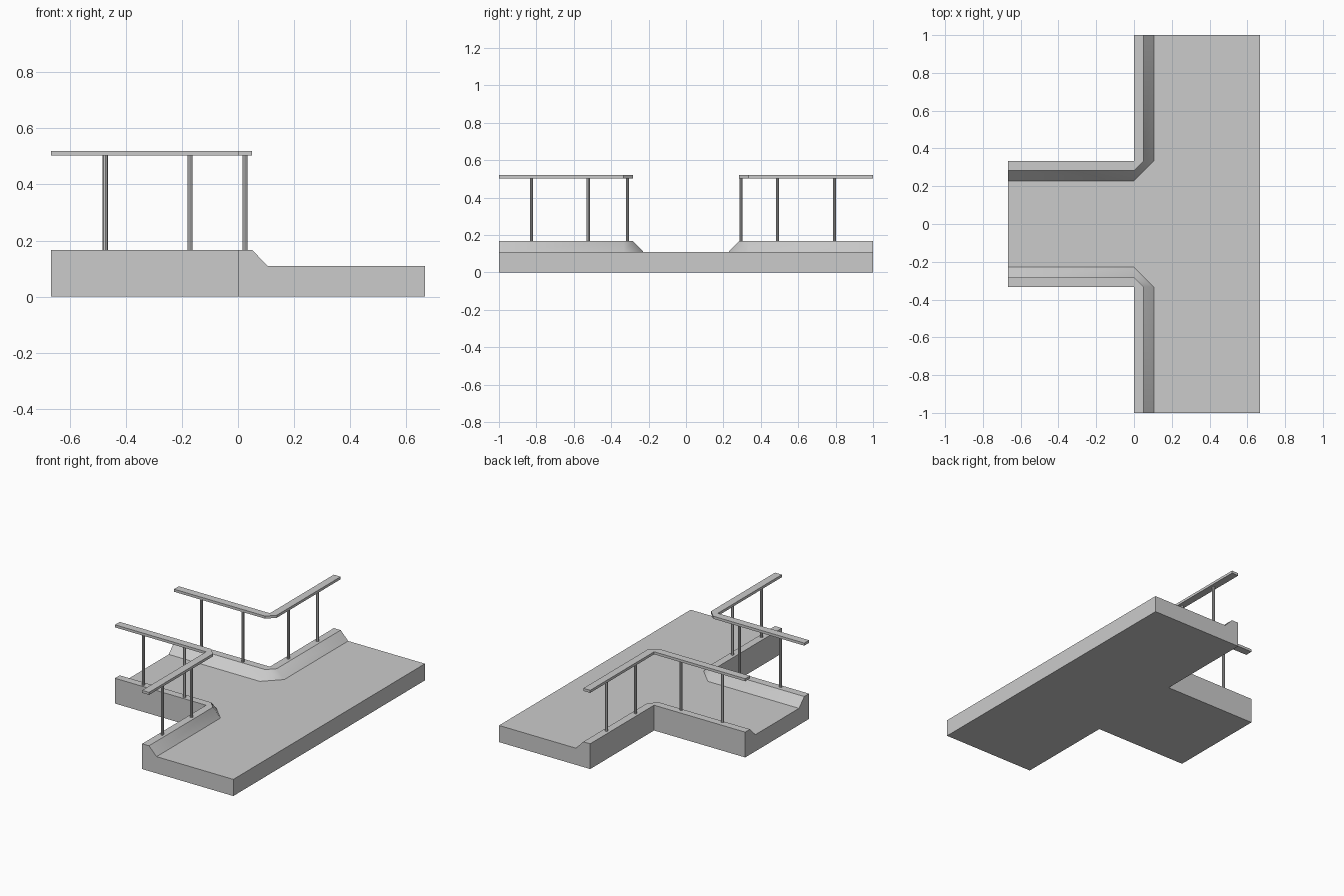
import bpy, bmesh
from math import radians

if "Cube" in bpy.data.objects:
    bpy.data.objects.remove(bpy.data.objects["Cube"])

X, Y, W = 0.666, 1.0, 0.333        # half length, half width, half width of the branch
TOP, DECK = 0.167, 0.11            # curb top and road surface heights
RAIL_Z0, RAIL_Z1 = 0.503, 0.52


def offset_path(d, s):
    """L-shaped line parallel to the outer edge, with a cut corner; s = side of y."""
    pts = [(-X, W - d), (0, W - d), (d, W), (d, Y)]
    if d == 0:
        pts = [(-X, W), (0, W), (0, Y)]
    return [(x, s * y) for x, y in pts]


def make_object(name, faces):
    """Object from a list of faces given as point lists."""
    bm = bmesh.new()
    for f in faces:
        bm.faces.new([bm.verts.new(p) for p in f])
    bmesh.ops.remove_doubles(bm, verts=bm.verts, dist=1e-5)
    bmesh.ops.recalc_face_normals(bm, faces=bm.faces)
    me = bpy.data.meshes.new(name)
    bm.to_mesh(me)
    bm.free()
    ob = bpy.data.objects.new(name, me)
    bpy.context.collection.objects.link(ob)
    return ob


def at(pts, z):
    return [(x, y, z) for x, y in pts]


def strip(a, b):
    """Faces between two lines; a shorter line repeats its corner point."""
    if len(a) < len(b):
        a = [a[0], a[1], a[1], a[2]]
    out = []
    for i in range(len(b) - 1):
        f = [a[i], a[i + 1], b[i + 1], b[i]]
        out.append([p for k, p in enumerate(f) if p not in f[:k]])
    return out


# T-shaped platform with sloped curbs
faces, outers, feet = [], [], []
for s in (1, -1):
    outer, lip, foot = (offset_path(d, s) for d in (0, 0.05, 0.105))
    faces += strip(at(outer, 0), at(outer, TOP))
    faces += strip(at(outer, TOP), at(lip, TOP))
    faces += strip(at(lip, TOP), at(foot, DECK))
    # end wall of the through road
    faces.append([(0, s * Y, 0), (0, s * Y, TOP), (*lip[-1], TOP),
                  (*foot[-1], DECK), (X, s * Y, DECK), (X, s * Y, 0)])
    outers.append(outer)
    feet.append(foot)
far = [(X, Y), (X, -Y)]
faces.append(at(feet[0] + far + feet[1][::-1], DECK))
faces.append(at(outers[0] + far + outers[1][::-1], 0))
faces.append(at(far, 0) + at(far[::-1], DECK))
# end wall of the branch
half = [(W, 0), (W, TOP), (W - 0.05, TOP), (W - 0.105, DECK)]
faces.append([(-X, y, z) for y, z in half] + [(-X, -y, z) for y, z in half[::-1]])
platform = make_object("platform", faces)
bpy.context.view_layer.objects.active = platform
platform.select_set(True)
bpy.ops.object.shade_smooth_by_angle(angle=radians(36))

# Handrails and their posts
for s, side in ((1, "back"), (-1, "front")):
    o, i = offset_path(0, s), offset_path(0.05, s)
    ring = o + i[::-1]
    walls = [at([p, q], RAIL_Z0) + at([q, p], RAIL_Z1)
             for p, q in zip(ring, ring[1:] + ring[:1])]
    make_object(side + "_handrail",
                strip(at(o, RAIL_Z0), at(i, RAIL_Z0))
                + strip(at(o, RAIL_Z1), at(i, RAIL_Z1)) + walls)
    branch_y = 0.294 if s > 0 else -0.313
    road_y = (0.489, 0.794) if s > 0 else (-0.522, -0.826)
    spots = [(x, branch_y) for x in (-0.473, -0.171)] + [(0.025, y) for y in road_y]
    for n, (x, y) in enumerate(spots, 1):
        bpy.ops.mesh.primitive_cylinder_add(
            vertices=8, radius=0.009, depth=RAIL_Z0 - TOP + 0.004,
            location=(x, y, (RAIL_Z0 + TOP) / 2))
        bpy.context.object.name = f"{side}_post_{n}"
